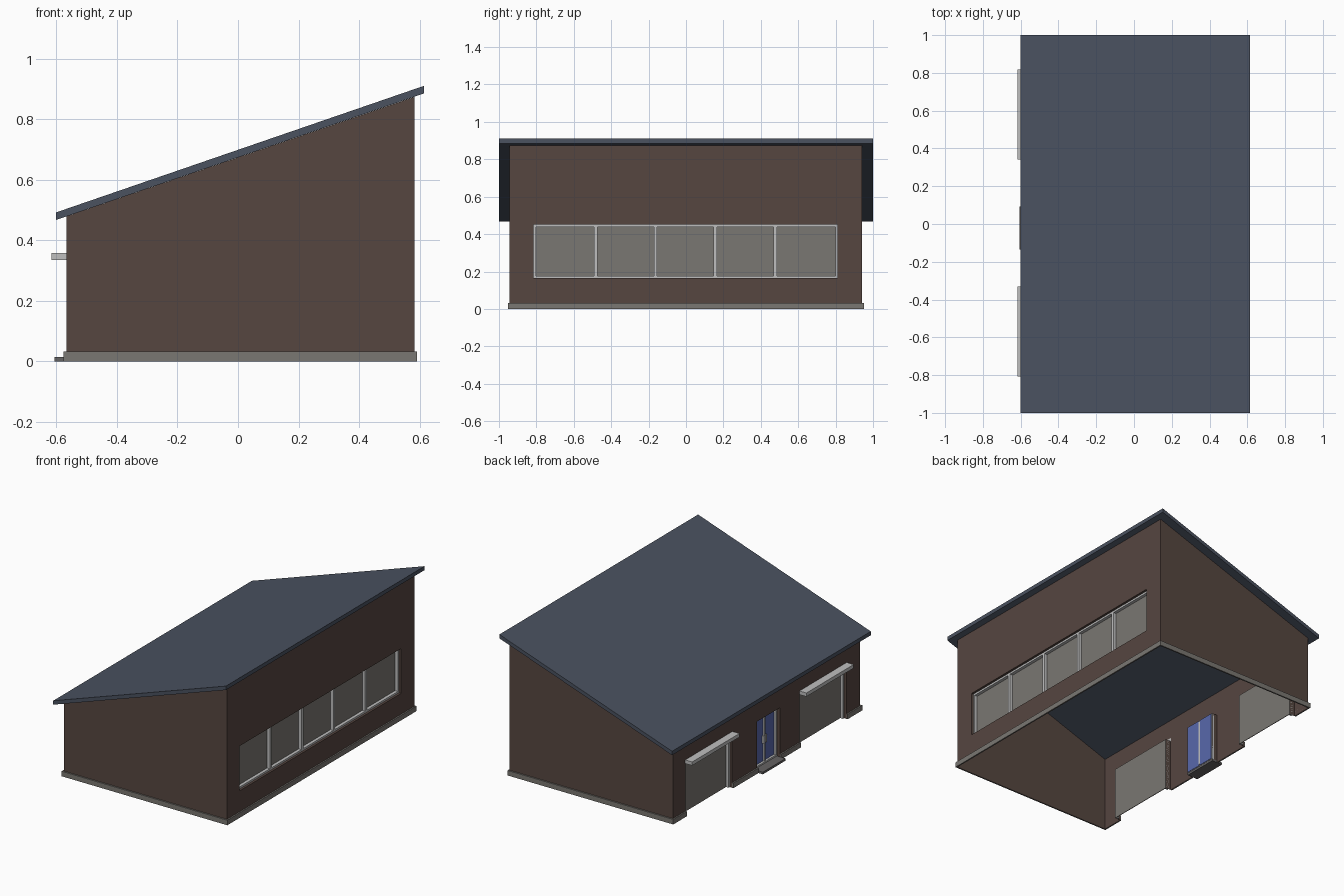
import bpy, bmesh

if "Cube" in bpy.data.objects:
    bpy.data.objects.remove(bpy.data.objects["Cube"])

def material(name, r, g, b):
    m = bpy.data.materials.new(name)
    m.diffuse_color = (r, g, b, 1)
    m.use_nodes = True
    m.node_tree.nodes["Principled BSDF"].inputs["Base Color"].default_value = m.diffuse_color
    return m

BROWN = material("brown_wall", 0.093, 0.061, 0.051)
SLATE = material("slate_roof", 0.069, 0.084, 0.117)
GREY = material("warm_grey", 0.195, 0.184, 0.168)
LIGHT = material("light_trim", 0.52, 0.52, 0.52)
STEP = material("step_grey", 0.13, 0.125, 0.125)
BLUE = material("blue_glass", 0.098, 0.138, 0.41)

def finish(name, bm, mat):
    me = bpy.data.meshes.new(name)
    bm.to_mesh(me)
    bm.free()
    me.materials.append(mat)
    ob = bpy.data.objects.new(name, me)
    bpy.context.collection.objects.link(ob)
    return ob

def box(name, x, y, z, mat):
    bm = bmesh.new()
    bmesh.ops.create_cube(bm, size=1)
    for v in bm.verts:
        for i, (a, b) in enumerate((x, y, z)):
            v.co[i] = (a + b) / 2 + v.co[i] * (b - a)
    return finish(name, bm, mat)

XL, XR, YF, YB = -0.567, 0.583, -0.944, 0.942   # wall planes
ZL, ZR = 0.479, 0.874                           # wall heights
DEPTH = 0.035                                   # depth of the reveals

GARAGES = [(-0.805, -0.335), (0.345, 0.815)]
DOOR = (-0.135, 0.093)
left_openings = [(*GARAGES[0], 0, 0.335), (*DOOR, 0, 0.326), (*GARAGES[1], 0, 0.335)]
WINDOW = (-0.815, 0.81, 0.165, 0.45)

# single-skin walls with openings and reveals
bm = bmesh.new()

def quad(*pts):
    bm.faces.new([bm.verts.new(p) for p in pts])

def side_wall(x, top, inward, openings):
    def panel(y0, y1, z0, z1):
        if z1 - z0 > 1e-4:
            quad((x, y0, z0), (x, y1, z0), (x, y1, z1), (x, y0, z1))
    y = YF
    xi = x + inward * DEPTH
    for y0, y1, z0, z1 in openings:
        panel(y, y0, 0, top)
        panel(y0, y1, 0, z0)
        panel(y0, y1, z1, top)
        for yy in (y0, y1):
            quad((x, yy, z0), (xi, yy, z0), (xi, yy, z1), (x, yy, z1))
        for zz in (z0, z1):
            if zz > 0:
                quad((x, y0, zz), (xi, y0, zz), (xi, y1, zz), (x, y1, zz))
        y = y1
    panel(y, YB, 0, top)

side_wall(XL, ZL, 1, left_openings)
side_wall(XR, ZR, -1, [WINDOW])
for y in (YF, YB):
    quad((XL, y, 0), (XR, y, 0), (XR, y, ZR), (XL, y, ZL))
bmesh.ops.remove_doubles(bm, verts=bm.verts, dist=1e-5)
bmesh.ops.recalc_face_normals(bm, faces=bm.faces)
finish("walls", bm, BROWN)

# sloping roof slab
roof = box("roof", (-0.602, 0.615), (-1, 1), (0, 0.025), SLATE)
for v in roof.data.vertices:
    v.co.z += 0.467 + (v.co.x + 0.602) * 0.344

# plinth strips, broken at the door openings
P, H = 0.009, (0, 0.032)
box("plinth_front", (XL - P, XR + P), (YF - P, YF), H, GREY)
box("plinth_back", (XL - P, XR + P), (YB, YB + P), H, GREY)
box("plinth_right", (XR, XR + P), (YF, YB), H, GREY)
y = YF
for y0, y1 in [o[:2] for o in left_openings] + [(YB, YB)]:
    box("plinth_left", (XL - P, XL), (y, y0), H, GREY)
    y = y1

def frame(name, x, y0, y1, z0, z1, w, sill=True, mullions=()):
    box(name + "_jamb", x, (y0, y0 + w), (z0, z1), LIGHT)
    box(name + "_jamb", x, (y1 - w, y1), (z0, z1), LIGHT)
    box(name + "_head", x, (y0 + w, y1 - w), (z1 - w, z1), LIGHT)
    if sill:
        box(name + "_sill", x, (y0 + w, y1 - w), (z0, z0 + w), LIGHT)
    for m in mullions:
        box(name + "_mullion", x, (m - 0.009, m + 0.009), (z0 + w, z1 - w), LIGHT)

# ribbon window in the tall wall
xi = XR - DEPTH
box("window_glass", (xi - 0.004, xi), WINDOW[:2], WINDOW[2:], GREY)
frame("window", (xi, xi + 0.02), *WINDOW, 0.012,
      mullions=[-0.482, -0.163, 0.157, 0.477])

# garage doors with frames and canopies
xi = XL + DEPTH
for y0, y1 in GARAGES:
    box("garage_door", (xi, xi + 0.004), (y0, y1), (0, 0.335), GREY)
    frame("garage_frame", (xi - 0.018, xi), y0, y1, 0, 0.335, 0.012, sill=False)
    box("canopy", (-0.616, XL), (y0 - 0.003, y1 + 0.003), (0.335, 0.358), LIGHT)

# double entrance door and its step
y0, y1 = DOOR
mid = (y0 + y1) / 2
box("step", (-0.607, xi), DOOR, (0, 0.014), STEP)
frame("door_frame", (xi - 0.014, xi + 0.002), y0, y1, 0.014, 0.326, 0.01)
box("door_post", (xi - 0.01, xi + 0.006), (mid - 0.005, mid + 0.005), (0.024, 0.316), LIGHT)
for a, b, s in ((y0, mid, -1), (mid, y1, 1)):
    box("door_leaf", (xi, xi + 0.005), (a + 0.004, b - 0.004), (0.016, 0.324), BLUE)
    h = mid + s * 0.014
    box("door_handle", (xi - 0.014, xi), (h - 0.003, h + 0.003), (0.14, 0.19), LIGHT)
